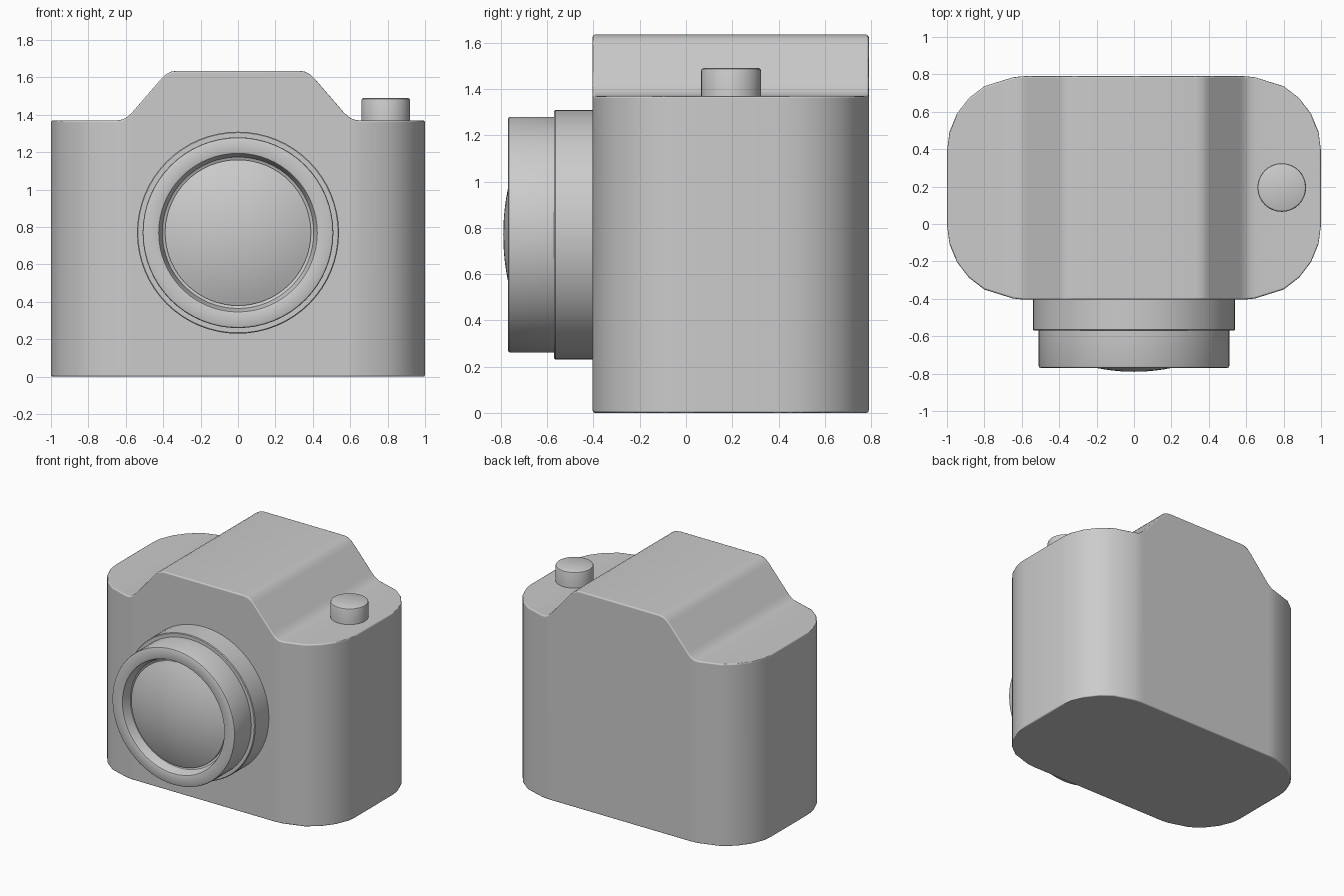
import bpy, bmesh
from math import sin, cos, pi, radians, sqrt

if "Cube" in bpy.data.objects:
    bpy.data.objects.remove(bpy.data.objects["Cube"])

BODY_Y, HALF_DEPTH, CORNER = 0.193, 0.597, 0.4
LENS_Z = 0.77


def make_object(name, bm):
    bmesh.ops.recalc_face_normals(bm, faces=bm.faces)
    mesh = bpy.data.meshes.new(name)
    bm.to_mesh(mesh)
    bm.free()
    obj = bpy.data.objects.new(name, mesh)
    bpy.context.collection.objects.link(obj)
    bpy.ops.object.select_all(action='DESELECT')
    obj.select_set(True)
    bpy.context.view_layer.objects.active = obj
    return obj


def lathe(name, profile, place, steps=64):
    """Spin (radius, height) points; place() maps local x, y, height to the world."""
    bm = bmesh.new()
    rings = []
    for r, h in profile:
        if r == 0:
            rings.append([bm.verts.new(place(0, 0, h))] * steps)
        else:
            rings.append([bm.verts.new(place(r * cos(2 * pi * i / steps),
                                             r * sin(2 * pi * i / steps), h))
                          for i in range(steps)])
    for a, b in zip(rings, rings[1:]):
        for i in range(steps):
            j = (i + 1) % steps
            bm.faces.new(list(dict.fromkeys((a[i], a[j], b[j], b[i]))))
    obj = make_object(name, bm)
    bpy.ops.object.shade_smooth_by_angle(angle=radians(35))
    return obj


# Body: cross-section stations along x, rounded in plan, raised in the middle
hump = [(0.0, 1.635), (0.33, 1.635), (0.36, 1.63), (0.385, 1.617), (0.41, 1.593),
        (0.565, 1.414), (0.59, 1.39), (0.617, 1.375), (0.65, 1.37)]
corner = [(1 - CORNER + CORNER * sin(radians(a)), HALF_DEPTH - CORNER + CORNER * cos(radians(a)))
          for a in range(0, 91, 15)]


def half_depth(x):
    if x <= 1 - CORNER:
        return HALF_DEPTH
    for (x0, d0), (x1, d1) in zip(corner, corner[1:]):
        if x <= x1:
            return d0 + (d1 - d0) * (x - x0) / (x1 - x0)
    return corner[-1][1]


stations = [(x, half_depth(x), z) for x, z in hump]
stations += [(x, d, 1.37) for x, d in corner[2:]]
stations = [(-x, d, z) for x, d, z in reversed(stations[1:])] + stations

bm = bmesh.new()
loops = [[bm.verts.new(p) for p in ((x, BODY_Y - d, 0), (x, BODY_Y + d, 0),
                                    (x, BODY_Y + d, z), (x, BODY_Y - d, z))]
         for x, d, z in stations]
for a, b in zip(loops, loops[1:]):
    for i in range(4):
        j = (i + 1) % 4
        bm.faces.new((a[i], a[j], b[j], b[i]))
bm.faces.new(loops[0])
bm.faces.new(loops[-1])
body = make_object("camera_body", bm)
bpy.ops.object.shade_smooth()
bevel = body.modifiers.new("edge_rounding", 'BEVEL')
bevel.width = 0.01
bevel.segments = 2
bevel.limit_method = 'ANGLE'
bevel.angle_limit = radians(65)
bevel.harden_normals = True


# Lens parts spin around an axis pointing forward
def forward(x, y, h):
    return (x, -h, LENS_Z + y)


lathe("lens_mount", [(0, 0.38), (0.54, 0.38), (0.54, 0.565), (0.535, 0.57), (0, 0.57)], forward)
lathe("lens_barrel", [(0.51, 0.56), (0.51, 0.758), (0.507, 0.766), (0.498, 0.77),
                      (0.432, 0.77), (0.424, 0.767), (0.42, 0.758),
                      (0.405, 0.70), (0.39, 0.69), (0, 0.69), ], forward)

# Glass: shallow spherical dome
dome = [(0.39 * i / 10, 0.79 - 1 + sqrt(1 - (0.39 * i / 10) ** 2)) for i in range(11)]
lathe("lens_glass", dome + [(0.39, 0.685)], forward)

# Shutter button
lathe("shutter_button", [(0.13, 1.35), (0.13, 1.478), (0.127, 1.486), (0.119, 1.49), (0, 1.49)],
      lambda x, y, h: (0.79 + x, 0.195 + y, h), 32)
